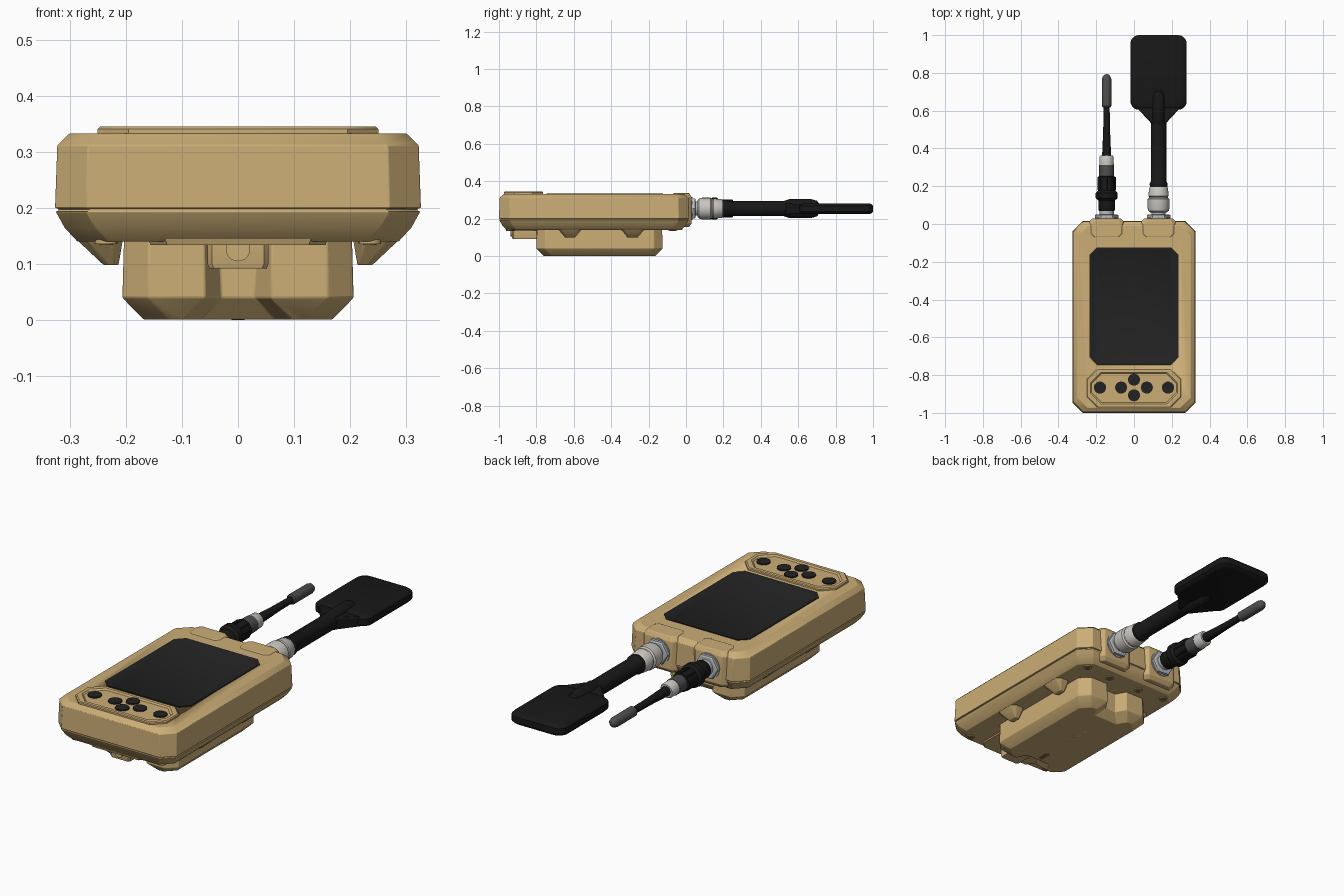
import bpy, bmesh, math
from mathutils import Vector

if "Cube" in bpy.data.objects:
    bpy.data.objects.remove(bpy.data.objects["Cube"])


def material(name, r, g, b):
    m = bpy.data.materials.new(name)
    m.use_nodes = True
    m.diffuse_color = (r, g, b, 1)
    bsdf = next(n for n in m.node_tree.nodes if n.type == 'BSDF_PRINCIPLED')
    bsdf.inputs["Base Color"].default_value = (r, g, b, 1)
    return m


TAN = material("tan casing", .60, .42, .18)
BLACK = material("black rubber", .009, .009, .009)
GLASS = material("dark screen", .016, .016, .016)
GREY = material("grey tip", .075, .075, .075)
WHITE = material("pale collar", .58, .56, .52)
STEEL = material("steel", .48, .49, .50)
BROWN = material("dark brass", .20, .14, .06)


def loft(name, mat, rings, bevel=0, segments=2):
    """Skin a closed solid through rings holding equal point counts."""
    bm = bmesh.new()
    rows = [[bm.verts.new(p) for p in ring] for ring in rings]
    n = len(rows[0])
    for a, b in zip(rows, rows[1:]):
        for i in range(n):
            j = (i + 1) % n
            bm.faces.new((a[i], a[j], b[j], b[i]))
    bm.faces.new(rows[0][::-1])
    bm.faces.new(rows[-1])
    bmesh.ops.recalc_face_normals(bm, faces=bm.faces)
    me = bpy.data.meshes.new(name)
    bm.to_mesh(me)
    bm.free()
    me.materials.append(mat)
    ob = bpy.data.objects.new(name, me)
    bpy.context.collection.objects.link(ob)
    bpy.ops.object.select_all(action='DESELECT')
    ob.select_set(True)
    bpy.context.view_layer.objects.active = ob
    bpy.ops.object.shade_smooth_by_angle(angle=math.radians(32))
    if bevel:
        mod = ob.modifiers.new("Soft edges", 'BEVEL')
        mod.width, mod.segments, mod.limit_method = bevel, segments, 'ANGLE'
        mod.angle_limit = math.radians(20)
    return ob


def rect(cx, hx, y0, y1, c, z, n=1):
    """Rectangle in plan with chamfered (n=1) or rounded corners."""
    pts = []
    corners = ((cx + hx - c, y1 - c), (cx - hx + c, y1 - c),
               (cx - hx + c, y0 + c), (cx + hx - c, y0 + c))
    for k, (x, y) in enumerate(corners):
        for i in range(n + 1):
            a = math.pi / 2 * (k + i / n)
            pts.append(Vector((x + c * math.cos(a), y + c * math.sin(a), z)))
    return pts


def slab(name, mat, cx, hx, y0, y1, c, levels, n=1, bevel=0):
    """Stack of plan rectangles; levels are (height, inset)."""
    return loft(name, mat, [rect(cx, hx - d, y0 + d, y1 - d, c, z, n)
                            for z, d in levels], bevel)


def turned(name, mat, cx, profile, n=24, sx=1, cz=.254):
    """Turned part along y from (y, radius) pairs."""
    return loft(name, mat, [[Vector((cx + sx * r * math.cos(math.tau * i / n), y,
                                     cz + r * math.sin(math.tau * i / n)))
                             for i in range(n)] for y, r in profile])


def disc(name, mat, x, y, r, z0, z1, n=20):
    return slab(name, mat, x, r, y - r, y + r, r, [(z0, 0), (z1, 0)], n // 4)


# Casing with the seam groove around it
body = slab("casing", TAN, 0, .326, -1, .017, .055,
            [(.14, .04), (.165, .017), (.194, .001), (.195, .006), (.199, .006),
             (.2, 0), (.312, .004), (.333, .026)])
mod = body.modifiers.new("Soft edges", 'BEVEL')
mod.width, mod.segments, mod.limit_method = .004, 2, 'ANGLE'

# Screen sunk in the top
cutter = slab("screen_cutter", TAN, 0, .233, -.743, -.127, .04, [(.318, 0), (.36, 0)])
cutter.hide_render = True
cutter.hide_viewport = True
cut = body.modifiers.new("Screen recess", 'BOOLEAN')
cut.object, cut.operation, cut.solver = cutter, 'DIFFERENCE', 'EXACT'
slab("screen", GLASS, 0, .236, -.746, -.124, .04,
     [(.319, .004), (.333, .004), (.333, 0), (.335, 0), (.335, .006), (.327, .018)])

# Raised button panel with a rim, and its buttons
slab("button_panel", TAN, 0, .25, -.972, -.765, .055,
     [(.32, 0), (.341, 0), (.345, .004), (.345, .02), (.338, .026)])
for x, y in ((-.18, -.866), (-.068, -.866), (.068, -.866), (.18, -.866),
             (0, -.824), (0, -.907)):
    disc("button", GLASS, x, y, .032, .33, .344)

# Battery pack with finger scoops at both ends
def battery_ring(z, d):
    y0, y1, hx, c = -.8 + d, -.125 - d, .206 - d, .045
    half = [(.03 + d, .05), (.058 + d, 0), (hx - c, 0), (hx, c)]
    right = [(x, y0 + y) for x, y in half] + [(x, y1 - y) for x, y in half[::-1]]
    left = [(-x, y) for x, y in right[::-1]]
    return [Vector((x, y, z)) for x, y in right + left]


loft("battery_pack", TAN, [battery_ring(.15, .003), battery_ring(.04, 0),
                           battery_ring(.001, .038)], .003)
slab("charge_port", BROWN, 0, .012, -.70, -.63, .01, [(0, 0), (.004, 0)])
for i in range(4):
    disc("charge_light", WHITE, 0, -.49 + .042 * i, .007, 0, .004, 8)

# Guide wedges beside the battery
for s in (-1, 1):
    for y in (-.62, -.285):
        loft("guide_wedge", TAN,
             [rect(s * .247, .042, y - .065, y + .065, .02, .145),
              rect(s * .226, .013, y - .025, y + .025, .006, .098)], .003)

# Front latch below the casing
slab("latch_plate", TAN, 0, .16, -.965, -.78, .03, [(.134, .004), (.145, 0)])
slab("latch", TAN, 0, .054, -.93, -.79, .008, [(.092, .003), (.1, 0), (.145, 0)])
loft("latch_tongue", TAN, [[Vector((.021 * math.cos(a), y, .125 + .02 * math.sin(a)))
                            for a in [math.pi * (1 + i / 10) for i in range(11)]]
                           + [Vector((.021, y, .14)), Vector((-.021, y, .14))]
                           for y in (-.937, -.92)])

# Screws in the underside
for s in (-1, 1):
    for x, y in ((.235, -.935), (.235, -.065), (.09, -.075)):
        disc("screw_collar", TAN, s * x, y, .02, .136, .145)
        disc("screw", BROWN, s * x, y, .012, .134, .142, 12)

# Bosses, washers and hex nuts behind the casing
for x in (-.145, .13):
    slab("connector_boss", TAN, x, .092, -.08, .03, .018,
         [(.156, .014), (.175, 0), (.315, 0), (.336, .012)], bevel=.003)
    turned("washer", STEEL, x, [(.025, .062), (.034, .062)])
    turned("hex_nut", STEEL, x, [(.03, .055), (.034, .062), (.047, .062), (.051, .055)], 6)
    turned("threaded_stem", STEEL, x, [(.045, .038), (.08, .038)])

# Paddle antenna
PX = .13
turned("paddle_collar", WHITE, PX,
       [(.062, .044), (.07, .054), (.085, .058), (.132, .058), (.138, .05),
        (.143, .05), (.147, .054), (.19, .05), (.198, .044)])
turned("paddle_rod", BLACK, PX, [(.195, .046), (.215, .047), (.225, .041), (.54, .041)])
turned("paddle_ridge", BLACK, PX, [(.525, .041), (.55, .05), (.67, .05), (.7, .042),
                                   (.72, .015)], 16, .75)
loft("paddle_flare", BLACK,
     [[Vector((PX + sx * hx, y, .252 + sz * hz))
       for sx, sz in ((-1, -1), (1, -1), (1, 1), (-1, 1))]
      for y, hx, hz in ((.53, .036, .03), (.615, .115, .025), (.63, .115, .02))], .006)
slab("paddle_blade", BLACK, PX, .149, .605, 1, .045,
     [(.224, .02), (.229, .008), (.238, 0), (.268, 0), (.277, .008), (.282, .02)], 5)

# Whip antenna
WX = -.145
turned("whip_connector", BLACK, WX,
       [(.068, .04), (.075, .044), (.125, .044), (.13, .05), (.138, .058), (.165, .058),
        (.172, .05), (.177, .046), (.25, .046), (.253, .04)])
for i in range(8):
    a = math.tau * i / 8
    turned("grip_rib", BLACK, WX + .044 * math.cos(a), [(.18, .005), (.248, .005)],
           6, cz=.254 + .044 * math.sin(a))
turned("whip_sleeve", GREY, WX, [(.25, .04), (.312, .04)])
turned("whip_collar", WHITE, WX, [(.31, .038), (.355, .037), (.363, .032)])
turned("whip_rod", BLACK, WX, [(.36, .024), (.5, .018), (.63, .016)], 16)
turned("whip_tip", GREY, WX, [(.618, .02), (.625, .025), (.765, .025), (.78, .021),
                              (.79, .012), (.793, .003)])
